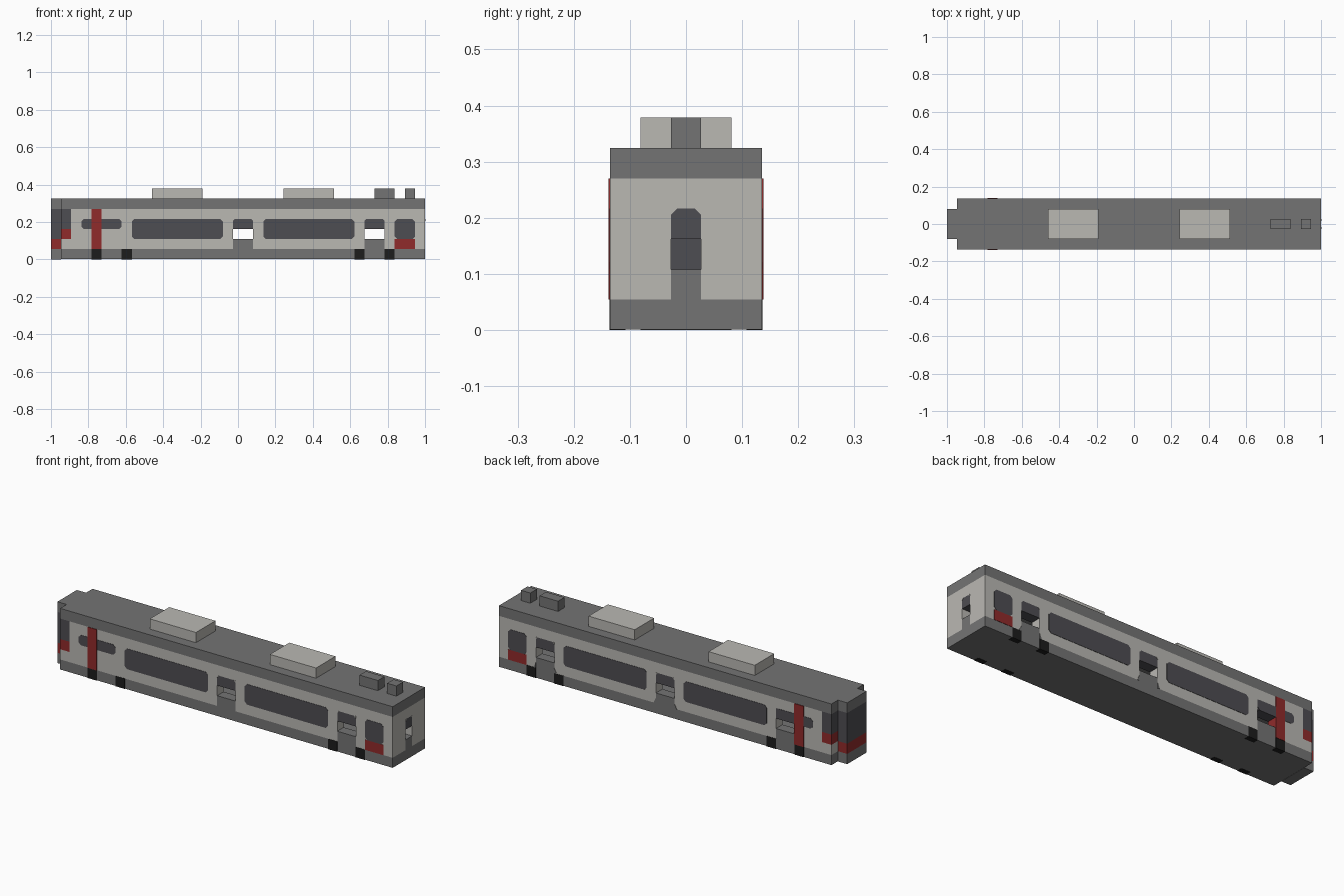
import bpy
import bmesh

U = 2 / 37          # building module: the car is 37 modules long
HALF = 18.5

cube = bpy.data.objects.get("Cube")
if cube:
    bpy.data.objects.remove(cube, do_unlink=True)


def material(name, rgb):
    m = bpy.data.materials.new(name)
    m.use_nodes = True
    m.diffuse_color = (*rgb, 1)
    bsdf = m.node_tree.nodes["Principled BSDF"]
    bsdf.inputs["Base Color"].default_value = (*rgb, 1)
    bsdf.inputs["Roughness"].default_value = 0.8
    return m


LIGHT = material("light grey", (0.49, 0.48, 0.45))
GREY = material("mid grey", (0.175, 0.175, 0.175))
GLASS = material("dark glass", (0.076, 0.074, 0.084))
RED = material("red", (0.28, 0.024, 0.024))
BLACK = material("black", (0.012, 0.012, 0.012))


def prism(name, mat, base, offset):
    """Extrude a polygon (in modules) along an offset."""
    bm = bmesh.new()
    verts = [bm.verts.new(((x - HALF) * U, y * U, z * U)) for x, y, z in base]
    face = bm.faces.new(verts)
    top = bmesh.ops.extrude_face_region(bm, geom=[face])["geom"]
    moved = [v for v in top if isinstance(v, bmesh.types.BMVert)]
    bmesh.ops.translate(bm, verts=moved, vec=[c * U for c in offset])
    bmesh.ops.recalc_face_normals(bm, faces=bm.faces)
    mesh = bpy.data.meshes.new(name)
    bm.to_mesh(mesh)
    bm.free()
    mesh.materials.append(mat)
    obj = bpy.data.objects.new(name, mesh)
    bpy.context.collection.objects.link(obj)
    return obj


def box(name, mat, x, y, z):
    base = [(x[0], y[0], z[0]), (x[1], y[0], z[0]), (x[1], y[1], z[0]), (x[0], y[1], z[0])]
    return prism(name, mat, base, (0, 0, z[1] - z[0]))


def plate(name, mat, side, pts, t=0.03):
    """Thin painted panel on the front, back or end wall."""
    if side == "end":
        return prism(name, mat, [(37, a, b) for a, b in pts], (t, 0, 0))
    s = -1 if side == "front" else 1
    return prism(name, mat, [(a, s * 2.5, b) for a, b in pts], (0, s * t, 0))


def rounded(x0, x1, z0, z1, c=0.25):
    return [(x0 + c, z0), (x1 - c, z0), (x1, z0 + c), (x1, z1 - c),
            (x1 - c, z1), (x0 + c, z1), (x0, z1 - c), (x0, z0 + c)]


def door_trim(side, a0, a1, flare):
    # Light corners over the door glass, and a widening foot below it
    c = 0.2
    for a, d in ((a0, c), (a1, -c)):
        plate(f"{side}_door_corner", LIGHT, side, [(a, 4), (a + d, 4), (a, 4 - c)])
        if flare:
            plate(f"{side}_door_foot", GREY, side, [(a, 1), (a - 1.3 * d, 1), (a, 1.5)])


# Underframe and roof
box("underframe", GREY, (1, 37), (-2.5, 2.5), (0.02, 1))
box("roof", GREY, (1, 37), (-2.5, 2.5), (5, 6))

# Cab nose
for name, mat, z in (("nose_base", GREY, (0, 1)), ("nose_stripe", RED, (1, 2)),
                     ("nose_window", GLASS, (2, 5)), ("nose_roof", GREY, (5, 6))):
    box(name, mat, (0, 1), (-1.5, 1.5), z)

# Side walls, hollow between them
doors = {"front": [(18, 20), (31, 33)], "back": [(5, 7), (18, 20), (31, 33)]}
for side, openings in doors.items():
    y = (-2.5, -1.5) if side == "front" else (1.5, 2.5)

    # Cab corner post
    for name, mat, z in (("sill", LIGHT, (1, 2)), ("stripe", RED, (2, 3)), ("window", GLASS, (3, 5))):
        box(f"{side}_cab_{name}", mat, (1, 2), y, z)

    # Wall sections between the doors and the red pillar
    start = 2
    for a0, a1 in [(4, 5)] + openings + [(37, 37)]:
        if a0 > start:
            box(f"{side}_wall", LIGHT, (start, a0), y, (1, 5))
        start = a1
    box(f"{side}_red_pillar", RED, (4, 5), y, (1, 5))
    plate(f"{side}_pillar_face", RED, side, [(4, 1), (5, 1), (5, 5), (4, 5)], 0.06)

    # Doors: solid foot, open middle, glass and lintel
    for x in openings:
        box(f"{side}_door_panel", GREY, x, y, (1, 2))
        box(f"{side}_door_glass", GLASS, x, y, (3, 4))
        box(f"{side}_door_lintel", LIGHT, x, y, (4, 5))
        if x[0] > 7:
            door_trim(side, *x, flare=(side == "back"))

    # Windows
    plate(f"{side}_cab_side_window", GLASS, side, rounded(3, 7, 3, 4))
    for x in ((8, 17), (21, 30)):
        plate(f"{side}_long_window", GLASS, side, rounded(*x, 2, 4))
    plate(f"{side}_rear_window", GLASS, side, rounded(34, 36, 2, 4))
    plate(f"{side}_rear_red_panel", RED, side, [(34, 1), (36, 1), (36, 2), (34, 2)])

    # Wheel blocks
    s = -1 if side == "front" else 1
    for x in (4, 7, 30, 33):
        box(f"{side}_wheel", BLACK, (x, x + 1), sorted((s * 2, s * 2.53)), (0, 1))

# End wall with gangway door
for y in ((-1.5, -0.5), (0.5, 1.5)):
    box("end_wall", LIGHT, (36, 37), y, (1, 5))
for name, mat, z in (("panel", GREY, (1, 2)), ("glass", GLASS, (3, 4)), ("lintel", LIGHT, (4, 5))):
    box(f"end_door_{name}", mat, (36, 37), (-0.5, 0.5), z)
door_trim("end", -0.5, 0.5, flare=False)

# Roof equipment
for x in (10, 23):
    box("air_conditioner", LIGHT, (x, x + 5), (-1.5, 1.5), (6, 7))
box("roof_box_long", GREY, (32, 34), (-0.5, 0.5), (6, 7))
box("roof_box_short", GREY, (35, 36), (-0.5, 0.5), (6, 7))
